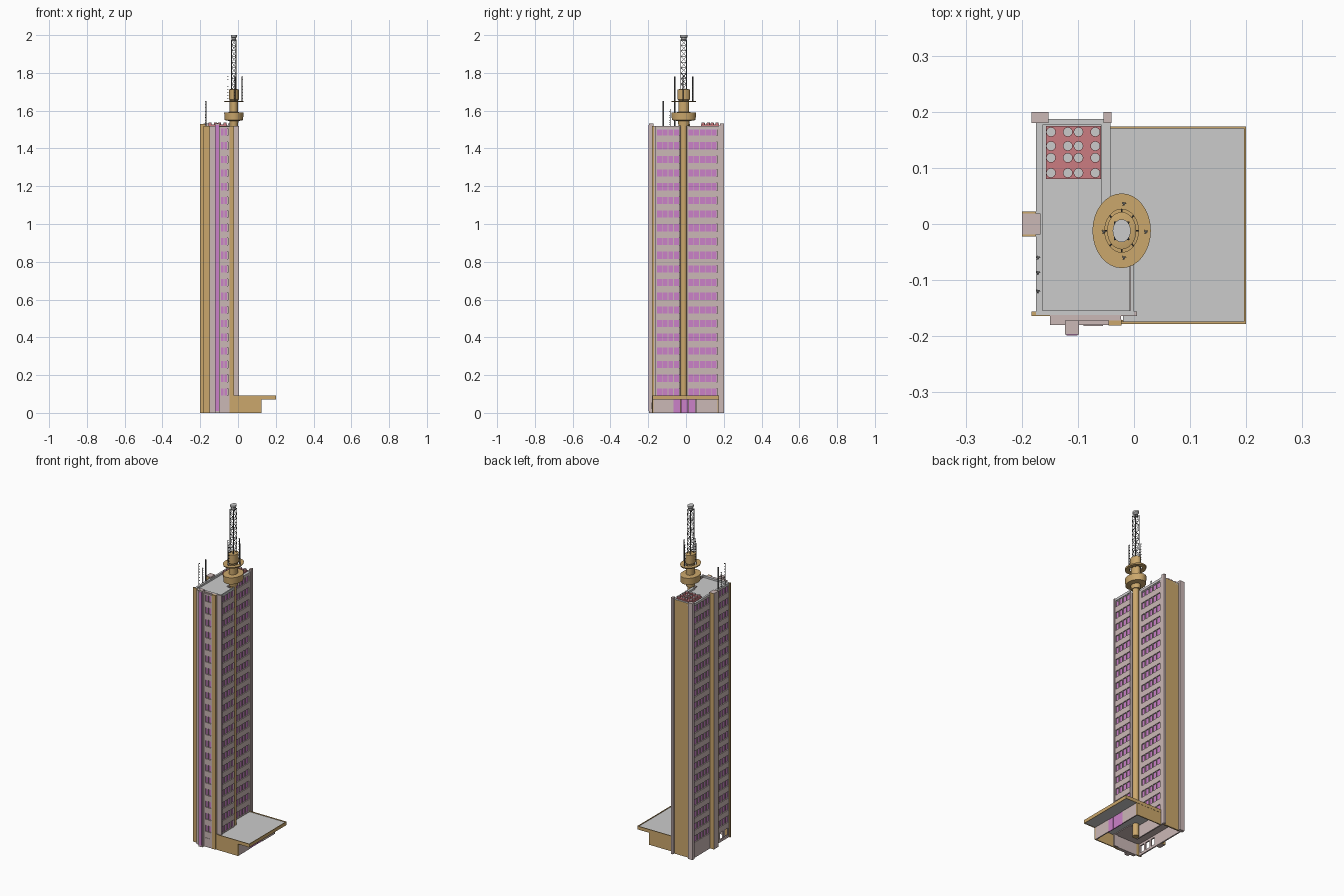
import bpy, bmesh, math
from mathutils import Vector, Matrix

if "Cube" in bpy.data.objects:
    bpy.data.objects.remove(bpy.data.objects["Cube"])


def mat(name, c):
    m = bpy.data.materials.new(name)
    m.diffuse_color = (*c, 1)
    m.use_nodes = True
    m.node_tree.nodes["Principled BSDF"].inputs["Base Color"].default_value = m.diffuse_color
    return m


WALL = mat("pale_wall", (0.60, 0.48, 0.47))
TAN = mat("tan_panel", (0.60, 0.39, 0.15))
GLASS = mat("violet_glass", (0.60, 0.22, 0.58))
RED = mat("red_unit", (0.60, 0.20, 0.22))
DARK = mat("dark_metal", (0.10, 0.10, 0.10))


def add_box(bm, x0, x1, y0, y1, z0, z1):
    m = Matrix.LocRotScale(Vector(((x0 + x1) / 2, (y0 + y1) / 2, (z0 + z1) / 2)), None,
                           Vector((x1 - x0, y1 - y0, z1 - z0)))
    bmesh.ops.create_cube(bm, size=1, matrix=m)


def finish(name, bm, material=None, smooth=False):
    me = bpy.data.meshes.new(name)
    bmesh.ops.recalc_face_normals(bm, faces=bm.faces)
    bm.to_mesh(me)
    bm.free()
    ob = bpy.data.objects.new(name, me)
    bpy.context.collection.objects.link(ob)
    if material:
        me.materials.append(material)
    if smooth:
        bpy.ops.object.select_all(action='DESELECT')
        ob.select_set(True)
        bpy.context.view_layer.objects.active = ob
        bpy.ops.object.shade_smooth_by_angle()
    return ob


def boxes(name, items, material=None):
    bm = bmesh.new()
    for b in items:
        add_box(bm, *b)
    return finish(name, bm, material)


def lathe(name, profile, cx, cy, stretch, material=None, n=32, closed=False):
    """Elliptic turned part; y radius is stretched."""
    bm = bmesh.new()
    rings = [[bm.verts.new((cx + r * math.cos(2 * math.pi * i / n),
                            cy + r * stretch * math.sin(2 * math.pi * i / n), z))
              for i in range(n)] for r, z in profile]
    pairs = list(zip(rings, rings[1:]))
    if closed:
        pairs.append((rings[-1], rings[0]))
    else:
        bm.faces.new(rings[0])
        bm.faces.new(rings[-1])
    for a, b in pairs:
        for i in range(n):
            j = (i + 1) % n
            bm.faces.new((a[i], a[j], b[j], b[i]))
    return finish(name, bm, material, True)


def add_rod(bm, a, b, r, seg=5):
    a, b = Vector(a), Vector(b)
    d = b - a
    m = Matrix.Translation((a + b) / 2) @ d.to_track_quat('Z', 'Y').to_matrix().to_4x4()
    bmesh.ops.create_cone(bm, cap_ends=True, segments=seg, radius1=r, radius2=r,
                          depth=d.length, matrix=m)


ROWS, PITCH, SILL, WH, TOP = 20, 0.0724, 0.092, 0.038, 1.515


def facade(name, axis, face, back, u0, u1, w0, w1, n):
    """Window rows: spandrel strips and piers from back to face, glass set between."""
    def slab(a, b, z0, z1, p=face):
        lo, hi = sorted((p, back))
        return (lo, hi, a, b, z0, z1) if axis == 'x' else (a, b, lo, hi, z0, z1)
    frame, glass = [slab(u0, w0, 0.07, TOP), slab(w1, u1, 0.07, TOP)], []
    step, gap, z = (w1 - w0) / n, 0.004, 0.07
    for k in range(ROWS):
        s = SILL + k * PITCH
        frame.append(slab(w0, w1, z, s))
        z = s + WH
        for i in range(n):
            a = w0 + i * step
            glass.append(slab(a, a + step - gap, s, z, back + (face - back) * 0.25))
            if i < n - 1:
                frame.append(slab(a + step - gap, a + step, s, z))
    frame.append(slab(w0, w1, z, TOP))
    boxes(name + "_frame", frame, WALL)
    boxes(name + "_windows", glass, GLASS)


# Tower body and the four window walls
boxes("tower_core", [(-0.167, -0.008, -0.16, -0.035, 0.07, 1.505),
                     (-0.167, -0.05, -0.035, 0.182, 0.07, 1.505)], WALL)
facade("right_south", 'x', 0.0, -0.008, -0.16, -0.033, -0.153, -0.034, 4)
facade("right_north", 'x', -0.042, -0.05, -0.033, 0.187, 0.012, 0.166, 5)
facade("left_south", 'x', -0.175, -0.167, -0.16, -0.02, -0.152, -0.03, 4)
facade("left_north", 'x', -0.175, -0.167, 0.02, 0.187, 0.028, 0.17, 5)
boxes("front_bay_core", [(-0.15, -0.023, -0.172, -0.16, 0, 1.52)], WALL)
facade("front_bay", 'y', -0.18, -0.172, -0.10, -0.045, -0.09, -0.053, 2)
boxes("front_bay_piers", [(-0.15, -0.123, -0.18, -0.172, 0, 1.52),
                          (-0.10, -0.045, -0.18, -0.172, 0, 0.07),
                          (-0.023, 0.005, -0.164, -0.156, 0, 1.52)], WALL)
boxes("front_tan_panels", [(-0.045, -0.022, -0.181, -0.17, 0, 1.52),
                           (-0.183, -0.15, -0.164, -0.156, 0, 1.52)], TAN)
boxes("front_service_door", [(-0.09, -0.055, -0.182, -0.18, 0.02, 0.055)], WALL)
boxes("front_fin", [(-0.123, -0.098, -0.197, -0.172, 0, 1.533)], WALL)
boxes("front_fin_glass", [(-0.12, -0.101, -0.199, -0.197, 0.01, 1.525)], GLASS)

# Back wall, corner fins and left fin
boxes("back_panel", [(-0.152, -0.054, 0.178, 0.187, 0, 1.52)], TAN)
boxes("back_corner_fins", [(-0.183, -0.152, 0.18, 0.2, 0, 1.533),
                           (-0.054, -0.04, 0.18, 0.2, 0, 1.533)], WALL)
boxes("left_fin", [(-0.2, -0.167, -0.019, 0.019, 0, 1.53)], WALL)
boxes("left_fin_trim", [(-0.2, -0.175, s * 0.0205 - 0.0015, s * 0.0205 + 0.0015, 0, 1.53)
                        for s in (-1, 1)], TAN)

# Ground floor walls, open bays along the left
ground = [(-0.175, -0.167, -0.16, 0.187, 0.058, 0.07),
          (-0.175, -0.167, 0.02, 0.187, 0, 0.07),
          (-0.05, -0.042, -0.03, 0.187, 0, 0.07)]
ground += [(-0.175, -0.167, y, y + 0.012, 0, 0.058) for y in (-0.16, -0.115, -0.07, -0.03)]
ground += [(-0.175, -0.167, -0.16, -0.02, 0, 0.015)]
boxes("ground_floor_walls", ground, WALL)

# Roof, parapets and roof units
boxes("roof_deck", [(-0.166, -0.005, -0.158, -0.035, 1.5, 1.509),
                    (-0.166, -0.045, -0.035, 0.18, 1.5, 1.509)])
boxes("parapet", [(-0.175, -0.163, -0.16, 0.187, TOP - 0.01, 1.52),
                  (-0.175, 0.0, -0.162, -0.154, TOP - 0.01, 1.52),
                  (-0.006, 0.0, -0.154, -0.034, TOP - 0.01, 1.52),
                  (-0.058, -0.042, 0.0, 0.187, TOP - 0.01, 1.52),
                  (-0.175, -0.042, 0.176, 0.187, TOP - 0.01, 1.521)])
boxes("cooling_unit", [(-0.157, -0.059, 0.08, 0.175, 1.505, 1.527)], RED)
fans, rims = bmesh.new(), bmesh.new()
for x in (-0.148, -0.118, -0.099, -0.069):
    for y in (0.164, 0.139, 0.118, 0.091):
        for bm, r, z0, z1 in ((rims, 0.0088, 1.526, 1.536), (fans, 0.0078, 1.53, 1.537)):
            add_rod(bm, (x, y, z0), (x, y, z1), r, 16)
finish("cooling_fan_rims", rims, RED, True)
finish("cooling_fans", fans, None, True)

# Lift shaft with oval lookout drum, ring platform and upper drum
CX, CY = -0.022, -0.012
lathe("shaft", [(0.018, 0.0), (0.018, 1.56)], CX, CY, 1.0, TAN)
lathe("lookout_drum", [(0.022, 1.52), (0.024, 1.545), (0.049, 1.55), (0.051, 1.59), (0.022, 1.592)],
      CX, CY, 1.28, TAN)
lathe("upper_shaft", [(0.022, 1.585), (0.022, 1.655), (0.026, 1.66), (0.026, 1.712), (0.018, 1.714)],
      CX, CY, 1.28, TAN)
lathe("ring_platform", [(0.03, 1.645), (0.05, 1.645), (0.052, 1.652), (0.03, 1.652)],
      CX, CY, 1.28, TAN, closed=True)
bm = bmesh.new()
for i in range(8):
    c, s = math.cos(i * math.pi / 4), math.sin(i * math.pi / 4)
    add_rod(bm, (CX + .02 * c, CY + .026 * s, 1.648), (CX + .04 * c, CY + .051 * s, 1.648), 0.0015)
finish("platform_brackets", bm, DARK)

# Lattice mast
bm = bmesh.new()
corners = [(CX + sx * 0.012, CY + sy * 0.015) for sx, sy in ((-1, -1), (1, -1), (1, 1), (-1, 1))]
z0, z1, bays = 1.71, 1.975, 9
for i in range(4):
    a, b = corners[i], corners[(i + 1) % 4]
    add_rod(bm, (*a, z0), (*a, z1), 0.0022)
    for k in range(bays):
        h, g = (z0 + (z1 - z0) * (k + t) / bays for t in (0, 1))
        add_rod(bm, (*a, g), (*b, g), 0.0013, 4)
        p, q = (a, b) if k % 2 else (b, a)
        add_rod(bm, (*p, h), (*q, g), 0.0011, 4)
finish("lattice_mast", bm, DARK)
lathe("mast_cap", [(0.011, 1.97), (0.012, 1.985), (0.016, 1.99), (0.016, 2.0)], CX, CY, 1.28)

# Aerials on the platform and the roof edge
bm = bmesh.new()
spots = [(-0.054, -0.014, 1.65, 1.78), (0.021, -0.014, 1.65, 1.78), (-0.018, 0.036, 1.65, 1.78),
         (-0.018, -0.06, 1.65, 1.78), (-0.171, -0.06, 1.515, 1.65), (-0.171, -0.087, 1.515, 1.61),
         (-0.171, -0.12, 1.515, 1.65)]
for x, y, a, b in spots:
    for i in range(3):
        t = i * 2 * math.pi / 3
        add_rod(bm, (x + .0035 * math.cos(t), y + .0035 * math.sin(t), a),
                (x + .0035 * math.cos(t), y + .0035 * math.sin(t), b), 0.0009, 4)
    for k in range(1, 9):
        add_rod(bm, (x, y, a + (b - a) * k / 8 - 0.002), (x, y, a + (b - a) * k / 8), 0.0042, 3)
finish("aerials", bm, DARK)

# Podium with entrance and projecting canopy
boxes("podium_walls", [(-0.023, 0.125, -0.177, -0.171, 0, 0.075),
                       (-0.042, 0.125, 0.167, 0.173, 0, 0.075)], TAN)
boxes("entrance_wall", [(0.117, 0.124, -0.171, -0.065, 0, 0.075),
                        (0.117, 0.124, 0.052, 0.167, 0, 0.075)], WALL)
boxes("entrance_glass", [(0.117, 0.122, -0.065 + i * 0.039, -0.028 + i * 0.039, 0, 0.075)
                         for i in range(3)], GLASS)
boxes("canopy_deck", [(-0.042, 0.198, -0.033, 0.172, 0.074, 0.088),
                      (-0.02, 0.198, -0.176, -0.033, 0.074, 0.088)])
boxes("canopy_rim", [(-0.023, 0.2, -0.178, -0.174, 0.072, 0.092),
                     (-0.042, 0.2, 0.17, 0.174, 0.072, 0.092),
                     (0.196, 0.2, -0.178, 0.174, 0.072, 0.092)], TAN)
